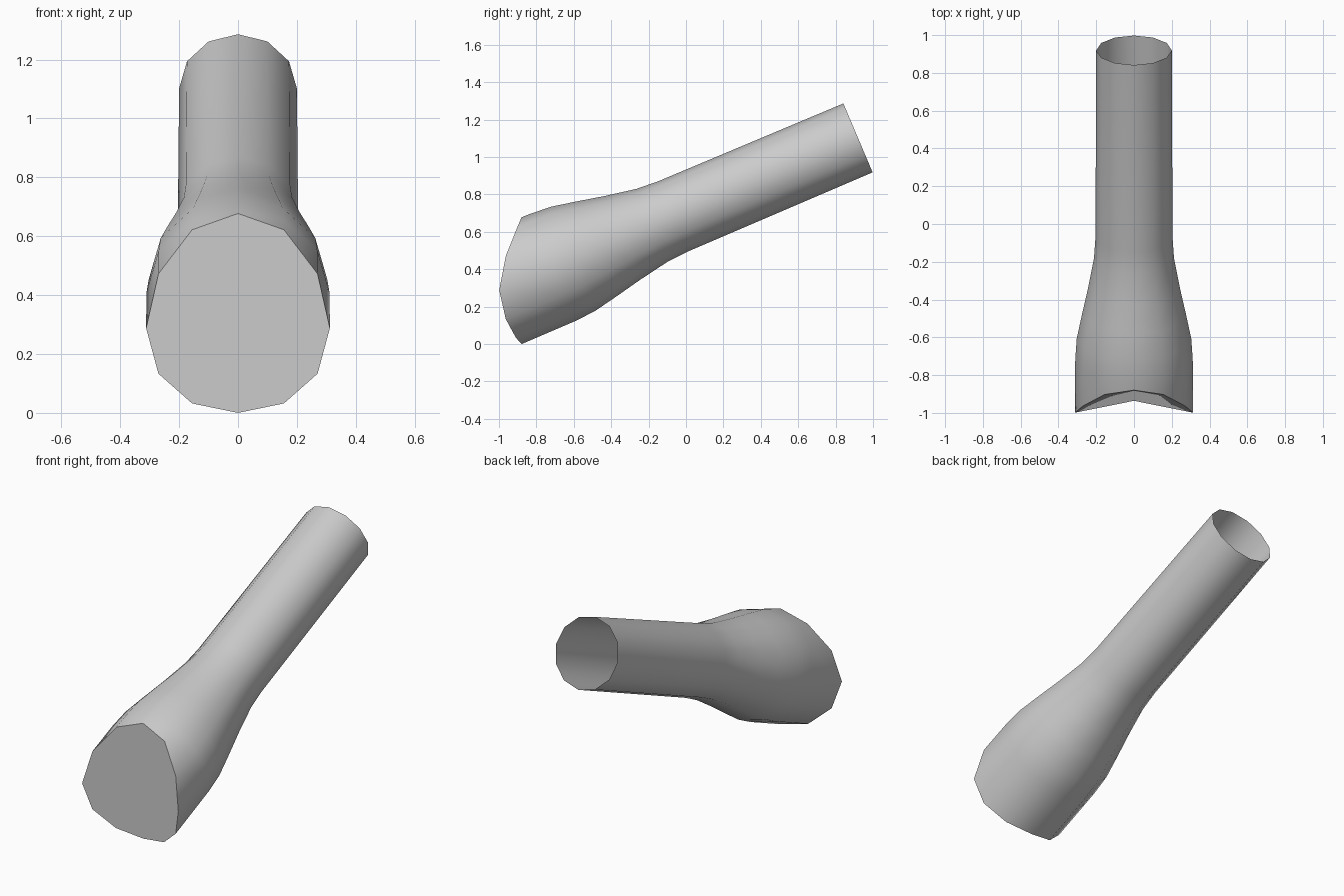
import bpy, bmesh, math

if "Cube" in bpy.data.objects:
    bpy.data.objects.remove(bpy.data.objects["Cube"])

SIDES = 12
C, S = math.cos(math.radians(23)), math.sin(math.radians(23))
AXIS_H = 0.655

# Profile of the tube: (distance along tilted axis, radius)
RINGS = [(-0.50, 0.311), (-0.38, 0.303), (-0.24, 0.275), (-0.09, 0.243),
         (0.08, 0.212), (0.20, 0.204), (1.277, 0.2)]
# Slanted mouth: axis distance from the top point round to the bottom point
MOUTH = [-0.545, -0.588, -0.702, -0.807, -0.835, -0.824, -0.808]


def point(t, r, i):
    a = 2 * math.pi * i / SIDES
    h = AXIS_H + r * math.cos(a)
    return (r * math.sin(a), t * C - h * S, t * S + h * C)


bm = bmesh.new()
rings = [[bm.verts.new(point(MOUTH[min(i, SIDES - i)], 0.312, i)) for i in range(SIDES)]]
for t, r in RINGS:
    rings.append([bm.verts.new(point(t, r, i)) for i in range(SIDES)])

# Tube wall, left open at the far end
for a, b in zip(rings, rings[1:]):
    for i in range(SIDES):
        j = (i + 1) % SIDES
        bm.faces.new((a[i], b[i], b[j], a[j]))

# Cap over the mouth, slightly folded about its middle
mouth = rings[0]
mid = [sum(v.co[k] for v in mouth) / SIDES for k in range(3)]
centre = bm.verts.new(mid)
for i in range(SIDES):
    bm.faces.new((mouth[i], mouth[(i + 1) % SIDES], centre)).material_index = 0
    bm.edges.get((mouth[i], mouth[(i + 1) % SIDES])).smooth = False
for f in bm.faces:
    f.smooth = True
bm.normal_update()

mesh = bpy.data.meshes.new("flared_tube")
bm.to_mesh(mesh)
bm.free()

# Even shading across the cap
normals = [(0.0, 0.0, 0.0)] * len(mesh.loops)
for p in mesh.polygons:
    if len(p.vertices) == 3:
        for li in p.loop_indices:
            normals[li] = (0.0, -1.0, 0.0)
mesh.normals_split_custom_set(normals)

grey = bpy.data.materials.new("plain grey")
grey.diffuse_color = (0.6, 0.6, 0.6, 1)
grey.use_nodes = True
grey.node_tree.nodes["Principled BSDF"].inputs["Base Color"].default_value = grey.diffuse_color
mesh.materials.append(grey)
tube = bpy.data.objects.new("flared_tube", mesh)
bpy.context.collection.objects.link(tube)
